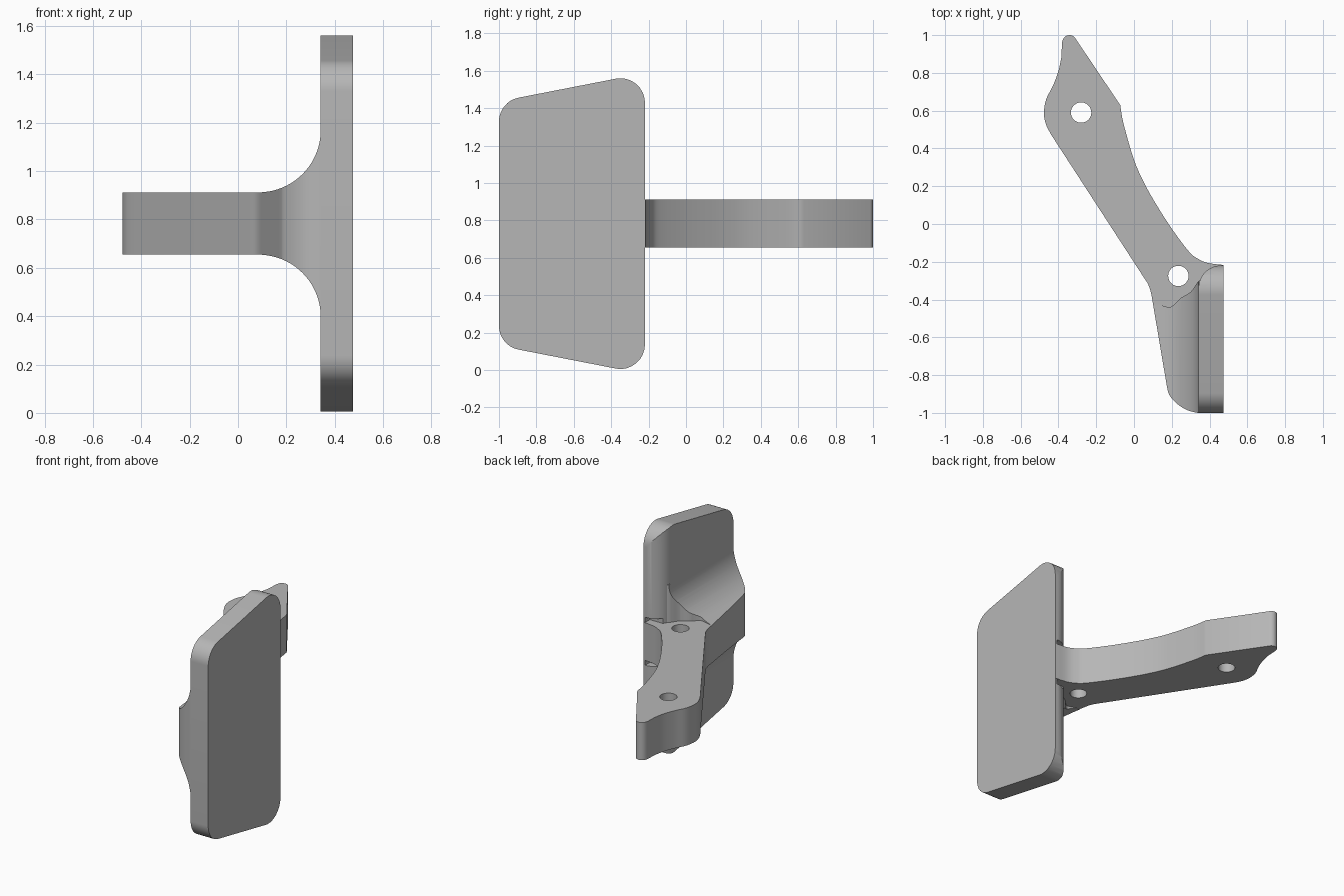
import bpy, bmesh, math
from mathutils import Vector

cube = bpy.data.objects.get("Cube")
if cube:
    bpy.data.objects.remove(cube, do_unlink=True)

grey = bpy.data.materials.new("plain grey")
grey.use_nodes = True
grey.diffuse_color = (0.47, 0.47, 0.47, 1)
grey.node_tree.nodes["Principled BSDF"].inputs["Base Color"].default_value = (0.47, 0.47, 0.47, 1)

MID = 0.783                # height of the symmetry plane
ARM_LOW, ARM_HIGH = 0.655, 0.912


def prism(name, points, axis, start, end):
    """Extrude a flat outline along one axis."""
    place = {"x": lambda a, b, d: (d, a, b),
             "y": lambda a, b, d: (a, d, b),
             "z": lambda a, b, d: (a, b, d)}[axis]
    bm = bmesh.new()
    face = bm.faces.new([bm.verts.new(place(a, b, start)) for a, b in points])
    out = bmesh.ops.extrude_face_region(bm, geom=[face])
    shift = Vector(place(0, 0, end - start))
    bmesh.ops.translate(bm, vec=shift, verts=[v for v in out["geom"] if isinstance(v, bmesh.types.BMVert)])
    bmesh.ops.recalc_face_normals(bm, faces=bm.faces)
    mesh = bpy.data.meshes.new(name)
    bm.to_mesh(mesh)
    bm.free()
    mesh.materials.append(grey)
    obj = bpy.data.objects.new(name, mesh)
    bpy.context.collection.objects.link(obj)
    return obj


def arc(cx, cy, r, a0, a1, n=12):
    steps = [math.radians(a0 + (a1 - a0) * i / n) for i in range(n + 1)]
    return [(cx + r * math.cos(t), cy + r * math.sin(t)) for t in steps]


def rounded(corners, r, n=10):
    """Round every corner of a convex outline."""
    pts = []
    for i, c in enumerate(corners):
        c = Vector(c)
        u = (Vector(corners[i - 1]) - c).normalized()
        v = (Vector(corners[(i + 1) % len(corners)]) - c).normalized()
        half = u.angle(v) / 2
        centre = c + (u + v).normalized() * r / math.sin(half)
        a, b = (c + w * r / math.tan(half) - centre for w in (u, v))
        for k in range(n + 1):
            pts.append(tuple(centre + a.lerp(b, k / n).normalized() * r))
    return pts


def spline(points, n=5):
    """Smooth open curve through the points."""
    p = [Vector(q) for q in points]
    p = [2 * p[0] - p[1]] + p + [2 * p[-1] - p[-2]]
    out = []
    for a, b, c, d in zip(p, p[1:], p[2:], p[3:]):
        for k in range(n):
            t = k / n
            out.append(tuple(0.5 * (2 * b + (c - a) * t + (2 * a - 5 * b + 4 * c - d) * t * t
                                    + (3 * b - a - 3 * c + d) * t ** 3)))
    return out + [tuple(points[-1])]


def combine(obj, tool, operation):
    """Apply a boolean and discard the tool."""
    tool.hide_render = True
    mod = obj.modifiers.new("cut", "BOOLEAN")
    mod.operation, mod.solver, mod.object = operation, "EXACT", tool
    bpy.context.view_layer.objects.active = obj
    bpy.ops.object.modifier_apply(modifier=mod.name)
    bpy.data.objects.remove(tool, do_unlink=True)


# Upright plate: tapered rounded outline with a rounded rear inner edge
side = rounded([(-1, 0.13), (-0.22, -0.022), (-0.22, 1.588), (-1, 1.436)], 0.13)
plate = prism("upright_plate", side, "x", 0.342, 0.475)
plan = [(0.6, -1.1), (0.6, -0.217)] + arc(0.462, -0.339, 0.12, 90, 180) + [(0.342, -1.1)]
combine(plate, prism("plate_plan", plan, "z", -0.1, 1.7), "INTERSECT")

# Narrow relief slots in the plate above and below the arm
slot = [(0.3, -0.27), (0.462, -0.27), (0.462, -0.1), (0.3, -0.1)]
for low, high in ((ARM_HIGH, ARM_HIGH + 0.035), (ARM_LOW - 0.035, ARM_LOW)):
    combine(plate, prism("slot_cutter", slot, "z", low, high), "DIFFERENCE")

# Flared web: concave sweep from the arm height out to the plate
R = 0.257
upper = [(0.0, ARM_HIGH)] + arc(0.085, ARM_HIGH + R, R, -90, 0, 20) + [(0.38, ARM_HIGH + R)]
lower = [(x, 2 * MID - z) for x, z in reversed(upper)]
web = prism("flared_web", upper + lower, "y", -1.1, -0.2)
rear = spline([(0.1, -0.42), (0.145, -0.43), (0.19, -0.44), (0.22, -0.42),
               (0.25, -0.39), (0.3, -0.36), (0.335, -0.31), (0.36, -0.29)], 3)
nose = spline([(0.36, -1), (0.325, -0.998), (0.27, -0.98), (0.22, -0.945),
               (0.187, -0.905), (0.175, -0.865)], 4)
combine(web, prism("web_plan", rear + nose, "z", 0, 1.6), "INTERSECT")

# Arm: outline with pointed tip, hollowed edge and a blend into the plate
tip = spline([(-0.383, 0.91), (-0.38, 0.965), (-0.365, 0.992), (-0.34, 1.0), (-0.318, 0.992), (-0.305, 0.975)], 4)
hollow = spline([(-0.073, 0.63), (-0.055, 0.53), (0, 0.34), (0.055, 0.215), (0.12, 0.1), (0.2, -0.025),
                 (0.29, -0.145), (0.335, -0.182), (0.39, -0.206), (0.474, -0.217)])
root = [(0.46, -0.4), (0.36, -0.5), (0.3, -0.6), (0.15, -0.55)]
heel = spline([(0.1, -0.42), (0.09, -0.365), (0.075, -0.32), (0.05, -0.28)], 4)
shoulder = spline([(-0.44, 0.475), (-0.465, 0.525), (-0.477, 0.585), (-0.465, 0.66),
                   (-0.43, 0.73), (-0.4, 0.81), (-0.385, 0.88)], 4)
arm = prism("arm", tip + hollow + root + heel + shoulder, "z", ARM_LOW, ARM_HIGH)

# Bolt holes through the arm
for x, y in ((-0.28, 0.59), (0.235, -0.275)):
    combine(arm, prism("hole_cutter", arc(x, y, 0.054, 0, 350, 35), "z", 0.5, 1.1), "DIFFERENCE")

# Smooth the curved walls, keep the edges sharp
bpy.ops.object.select_all(action="DESELECT")
for obj in (plate, web, arm):
    obj.select_set(True)
bpy.context.view_layer.objects.active = arm
bpy.ops.object.shade_smooth_by_angle(angle=math.radians(25))
